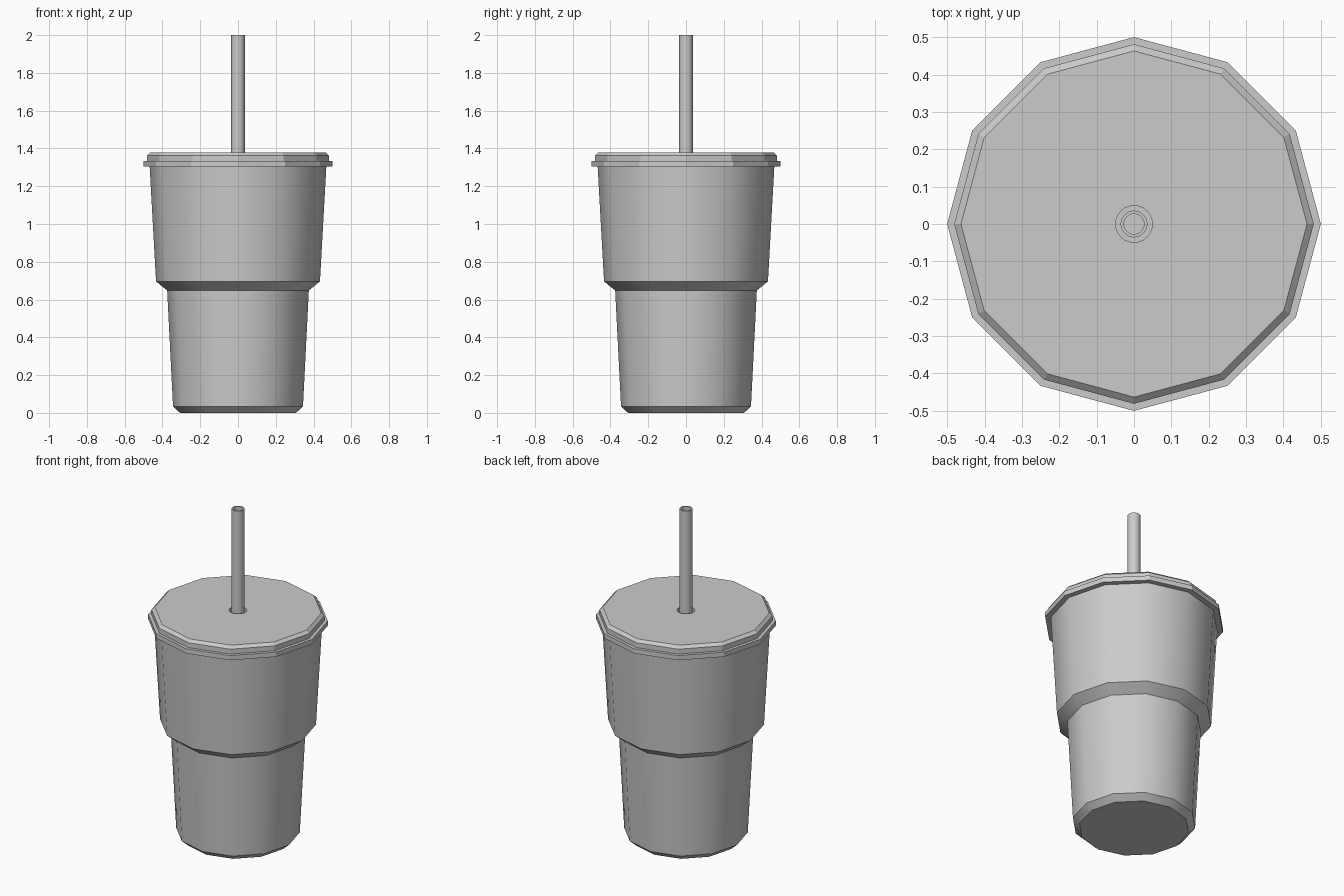
import bpy, bmesh
from math import cos, sin, pi, radians

if "Cube" in bpy.data.objects:
    bpy.data.objects.remove(bpy.data.objects["Cube"])


def ring(bm, r, z, n):
    return [bm.verts.new((r * cos(2 * pi * i / n), r * sin(2 * pi * i / n), z)) for i in range(n)]


def lathe(bm, profile, n, closed=False):
    """Revolve (radius, z) points into n-sided bands; returns the vertex rings."""
    rings = [ring(bm, r, z, n) for r, z in profile]
    pairs = list(zip(rings, rings[1:]))
    if closed:
        pairs.append((rings[-1], rings[0]))
    for a, b in pairs:
        for i in range(n):
            j = (i + 1) % n
            bm.faces.new((a[i], a[j], b[j], b[i]))
    return rings


def loop_edges(bm, verts):
    return [bm.edges.get((verts[i - 1], verts[i])) for i in range(len(verts))]


def finish(bm, name, smooth_angle=None):
    bmesh.ops.recalc_face_normals(bm, faces=bm.faces[:])
    me = bpy.data.meshes.new(name)
    bm.to_mesh(me)
    bm.free()
    ob = bpy.data.objects.new(name, me)
    bpy.context.collection.objects.link(ob)
    if smooth_angle:
        bpy.ops.object.select_all(action='DESELECT')
        ob.select_set(True)
        bpy.context.view_layer.objects.active = ob
        bpy.ops.object.shade_smooth_by_angle(angle=radians(smooth_angle))
    return ob


# Stepped hollow cup: outside wall up, then inside wall down
bm = bmesh.new()
rings = lathe(bm, [(0.307, 0), (0.344, 0.034), (0.375, 0.648), (0.434, 0.696), (0.469, 1.325),
                   (0.45, 1.325), (0.415, 0.71), (0.355, 0.66), (0.325, 0.04)], 12)
bm.faces.new(rings[0])
bm.faces.new(rings[-1])
finish(bm, "cup", 32)

# Faceted lid with a round straw hole through it
bm = bmesh.new()
outer = lathe(bm, [(0.46, 1.304), (0.5, 1.304), (0.5, 1.333), (0.481, 1.333),
                   (0.481, 1.363), (0.463, 1.379)], 12)
hole = lathe(bm, [(0.049, 1.34), (0.049, 1.379)], 24)
under = lathe(bm, [(0.46, 1.34)], 12)[0]
for i in range(12):
    j = (i + 1) % 12
    bm.faces.new((outer[0][i], outer[0][j], under[j], under[i]))
for big, small in ((outer[-1], hole[1]), (under, hole[0])):
    bmesh.ops.triangle_fill(bm, use_beauty=True,
                            edges=loop_edges(bm, big) + loop_edges(bm, small))
finish(bm, "lid")

# Hollow straw reaching down into the cup
bm = bmesh.new()
lathe(bm, [(0.036, 0.05), (0.036, 2.0), (0.027, 2.0), (0.027, 0.05)], 24, closed=True)
finish(bm, "straw", 32)
